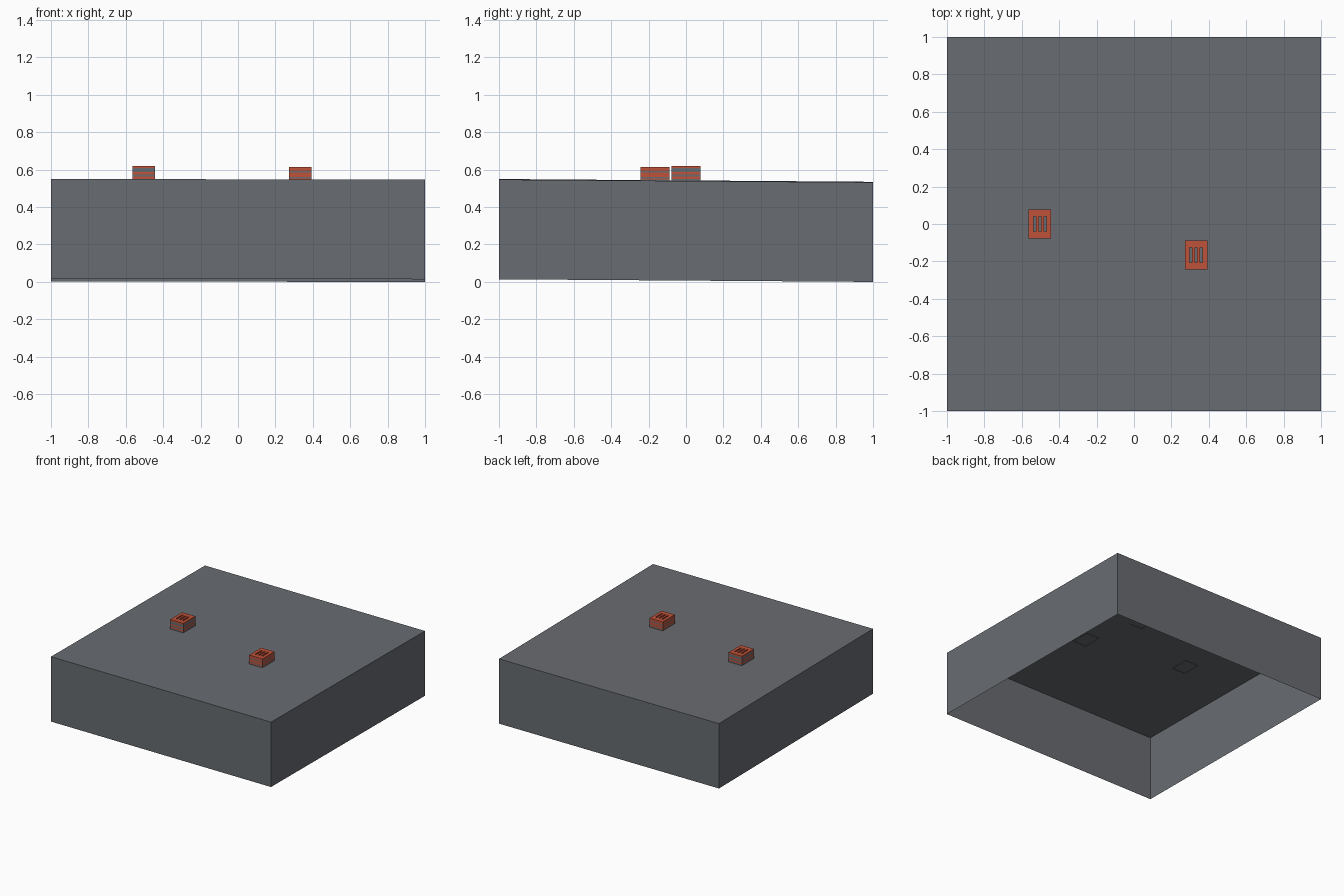
import bpy
import bmesh

cube = bpy.data.objects.get("Cube")
if cube:
    bpy.data.objects.remove(cube, do_unlink=True)


def material(name, rgb):
    mat = bpy.data.materials.new(name)
    mat.use_nodes = True
    mat.diffuse_color = (*rgb, 1)
    mat.node_tree.nodes["Principled BSDF"].inputs["Base Color"].default_value = (*rgb, 1)
    return mat


GREY = material("slate grey", (0.14, 0.15, 0.165))
BRICK = material("brick orange", (0.52, 0.085, 0.042))
DEPTH = 0.533


def roof_height(x, y):
    return 0.541 - 0.0015 * x - 0.0075 * y


def finish(name, bm, mats):
    mesh = bpy.data.meshes.new(name)
    bm.to_mesh(mesh)
    bm.free()
    obj = bpy.data.objects.new(name, mesh)
    bpy.context.collection.objects.link(obj)
    for mat in mats:
        mesh.materials.append(mat)
    return obj


# Gently sloping top with four walls and an open underside
def slab():
    bm = bmesh.new()
    bmesh.ops.create_cube(bm, size=2)
    for v in bm.verts:
        level = roof_height(v.co.x, v.co.y)
        v.co.z = level if v.co.z > 0 else max(0, level - DEPTH)
    bottom = [f for f in bm.faces if f.normal.z < -0.5 or all(v.co.z < 0.1 for v in f.verts)]
    bmesh.ops.delete(bm, geom=bottom, context="FACES_ONLY")
    finish("open_slab", bm, [GREY])


# Small banded stack with three long slots sunk into its top
def chimney(name, x, y, top, courses):
    bm = bmesh.new()
    half_x, half_y, slot, pitch = 0.06, 0.078, 0.006, 0.028
    xs = [-half_x]
    for i in (-1, 0, 1):
        xs += [i * pitch - slot, i * pitch + slot]
    xs.append(half_x)
    ys = [-half_y, -0.04, 0.04, half_y]
    grid = [[bm.verts.new((x + a, y + b, top)) for b in ys] for a in xs]
    slots = []
    for i in range(len(xs) - 1):
        for j in range(len(ys) - 1):
            face = bm.faces.new((grid[i][j], grid[i + 1][j],
                                 grid[i + 1][j + 1], grid[i][j + 1]))
            face.material_index = 1
            if j == 1 and i % 2 == 1:
                slots.append(face)

    # Side courses, extruded downwards one at a time
    rim = [e for e in bm.edges if e.is_boundary]
    height = top - roof_height(x, y) + 0.003
    for share, colour in courses:
        new = bmesh.ops.extrude_edge_only(bm, edges=rim)["geom"]
        verts = [g for g in new if isinstance(g, bmesh.types.BMVert)]
        for g in new:
            if isinstance(g, bmesh.types.BMFace):
                g.material_index = colour
        bmesh.ops.translate(bm, verts=verts, vec=(0, 0, -height * share))
        rim = [e for e in new if isinstance(e, bmesh.types.BMEdge) and e.is_boundary]

    # Sunken slots with grey floors
    floors = bmesh.ops.extrude_discrete_faces(bm, faces=slots)["faces"]
    for face in floors:
        face.material_index = 0
        bmesh.ops.translate(bm, verts=face.verts, vec=(0, 0, -0.05))
    bmesh.ops.recalc_face_normals(bm, faces=bm.faces)
    finish(name, bm, [GREY, BRICK])


# Small plate against the underside
def hatch():
    bm = bmesh.new()
    bmesh.ops.create_cube(bm, size=1)
    bmesh.ops.scale(bm, verts=bm.verts, vec=(0.12, 0.155, 0.008))
    bmesh.ops.translate(bm, verts=bm.verts, vec=(0.19, 0.32, roof_height(0.19, 0.32) - 0.006))
    finish("underside_hatch", bm, [GREY])


slab()
chimney("right_chimney", -0.503, 0.0, 0.62,
        [(0.15, 1), (0.25, 0), (0.15, 1), (0.15, 0), (0.15, 1), (0.15, 0)])
chimney("left_chimney", 0.332, -0.165, 0.615,
        [(0.3, 1), (0.1, 0), (0.3, 1), (0.1, 0), (0.1, 1), (0.1, 0)])
hatch()
